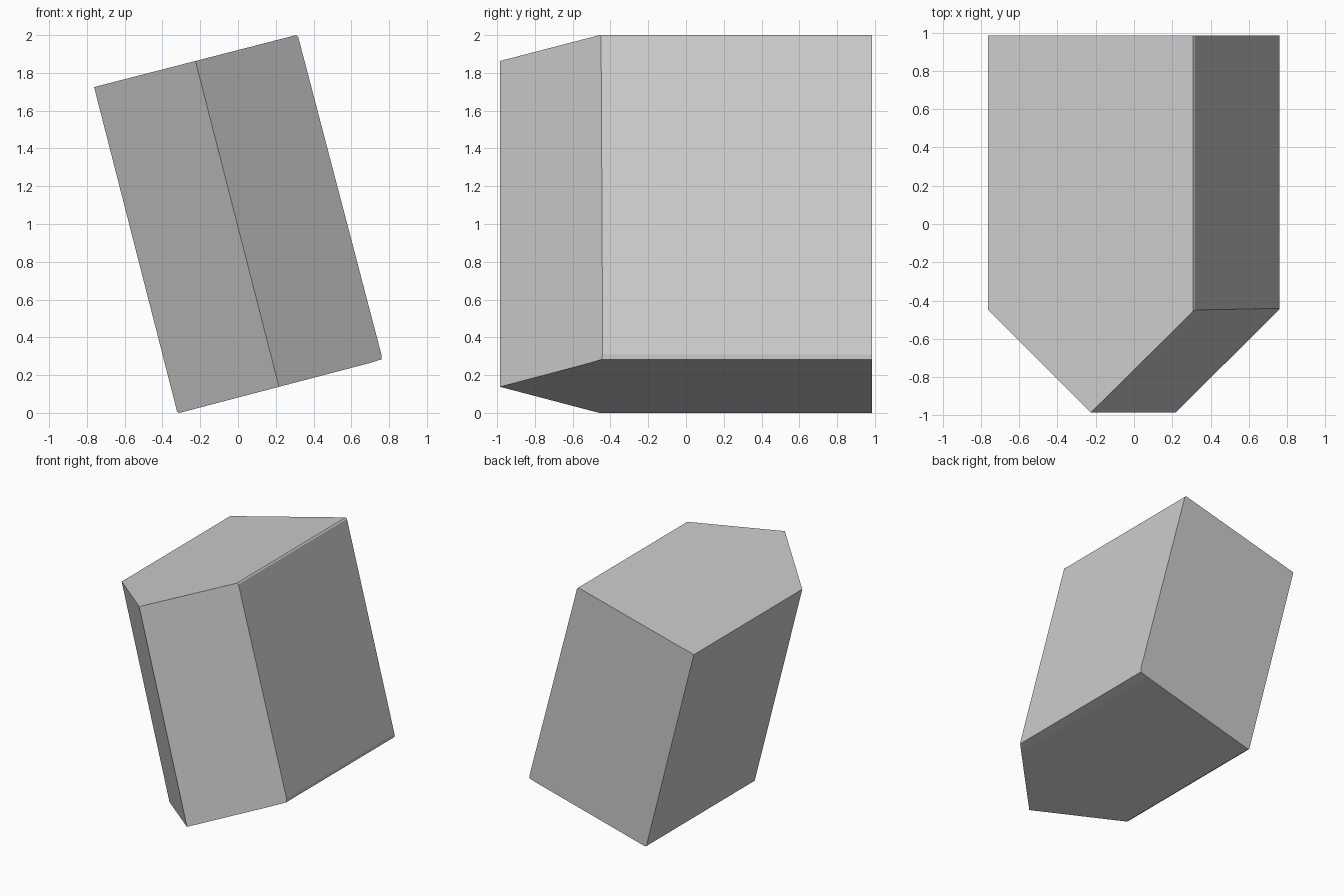
import bpy, bmesh
from mathutils import Vector

if "Cube" in bpy.data.objects:
    bpy.data.objects.remove(bpy.data.objects["Cube"])

# Tilted side profile (x, z) with tiny chamfers on the right-hand edges
profile = [(-0.762, 1.725), (0.308, 2.0), (0.319, 1.99), (0.759, 0.31),
           (0.759, 0.283), (0.69, 0.262), (-0.31, 0.0), (-0.322, 0.005)]
bm = bmesh.new()
face = bm.faces.new([bm.verts.new((x, 0.985, z)) for x, z in profile])
res = bmesh.ops.extrude_face_region(bm, geom=[face])
bmesh.ops.translate(bm, vec=(0, -2.2, 0),
                    verts=[v for v in res["geom"] if isinstance(v, bmesh.types.BMVert)])
bmesh.ops.recalc_face_normals(bm, faces=bm.faces[:])

# Two sloping front faces meeting in a ridge
ridge = Vector((-0.225, -0.985, 1.862))
axis = Vector((0.441, 0, -1.72))
for shoulder in (Vector((-0.762, -0.45, 1.725)), Vector((0.316, -0.45, 2.0))):
    normal = axis.cross(shoulder - ridge).normalized()
    if normal.y > 0:
        normal = -normal
    bmesh.ops.bisect_plane(bm, geom=bm.verts[:] + bm.edges[:] + bm.faces[:],
                           plane_co=ridge, plane_no=normal, clear_outer=True)
    bmesh.ops.holes_fill(bm, edges=[e for e in bm.edges if e.is_boundary], sides=0)
bmesh.ops.recalc_face_normals(bm, faces=bm.faces[:])

# Finished block
mesh = bpy.data.meshes.new("pointed_block")
bm.to_mesh(mesh)
bm.free()
block = bpy.data.objects.new("pointed_block", mesh)
bpy.context.collection.objects.link(block)
